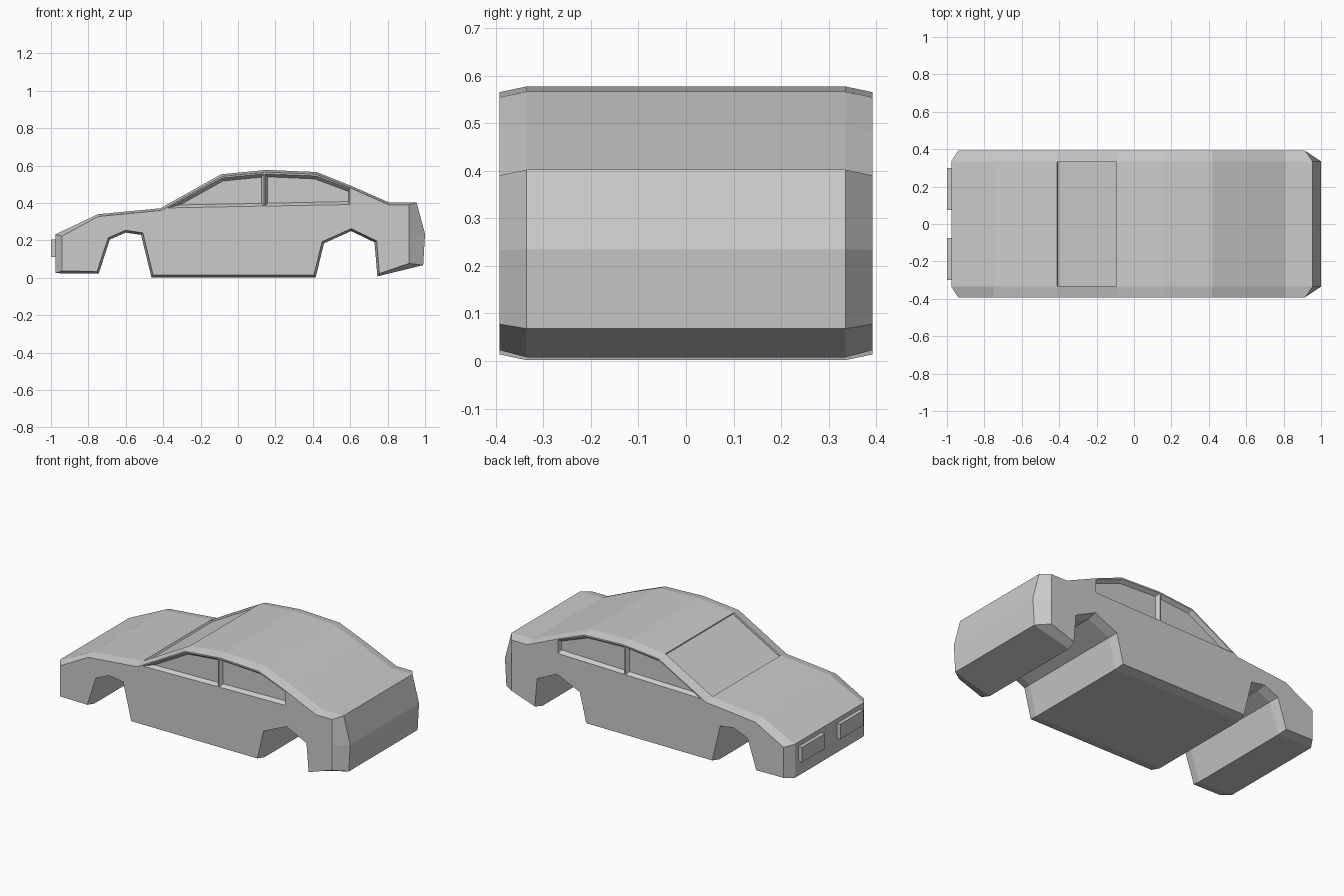
import bpy
import bmesh
from mathutils import Vector

default = bpy.data.objects.get("Cube")
if default:
    bpy.data.objects.remove(default, do_unlink=True)

HALF_FLAT = 0.335   # half width of the full profile
HALF_WIDTH = 0.392  # half width at the side faces
BEVEL = 0.012

grey = bpy.data.materials.new("body_grey")
grey.use_nodes = True
grey.diffuse_color = (0.6, 0.6, 0.6, 1)
grey.node_tree.nodes["Principled BSDF"].inputs["Base Color"].default_value = (0.6, 0.6, 0.6, 1)


def make_object(name, bm):
    bmesh.ops.recalc_face_normals(bm, faces=bm.faces[:])
    mesh = bpy.data.meshes.new(name)
    bm.to_mesh(mesh)
    bm.free()
    obj = bpy.data.objects.new(name, mesh)
    bpy.context.collection.objects.link(obj)
    mesh.materials.append(grey)
    return obj


def loft(rings):
    """Closed solid through a list of (y, [(x, z), ...]) sections."""
    bm = bmesh.new()
    loops = [[bm.verts.new((x, y, z)) for x, z in pts] for y, pts in rings]
    for a, b in zip(loops, loops[1:]):
        for i in range(len(a)):
            j = (i + 1) % len(a)
            bm.faces.new((a[i], a[j], b[j], b[i]))
    bm.faces.new(loops[0])
    bm.faces.new(loops[-1])
    return bm


def inset_profile(points, distance):
    """Shrink a clockwise outline by a mitred offset."""
    pts = [Vector(p) for p in points]
    result = []
    for i, p in enumerate(pts):
        d1 = (p - pts[i - 1]).normalized()
        d2 = (pts[(i + 1) % len(pts)] - p).normalized()
        n1, n2 = Vector((d1.y, -d1.x)), Vector((d2.y, -d2.x))
        result.append(p + (n1 + n2) * distance / (1 + n1.dot(n2)))
    return result


# Side outline: nose, bonnet, roof, tail, then the underside with wheel arches
profile = [
    (-0.977, 0.025), (-0.977, 0.232), (-0.75, 0.34), (-0.415, 0.372),
    (-0.09, 0.554), (0.152, 0.577), (0.42, 0.566), (0.6, 0.494),
    (0.81, 0.402), (0.955, 0.402), (1.0, 0.235), (0.99, 0.068),
    (0.745, 0.008), (0.73, 0.19), (0.605, 0.25), (0.46, 0.185),
    (0.415, 0.002), (-0.463, 0.002), (-0.518, 0.23), (-0.6, 0.242),
    (-0.685, 0.205), (-0.745, 0.022),
]
# The corners at nose and tail are cut back further than the other edges
side = [(min(max(p.x, -0.94), 0.915), p.y) for p in inset_profile(profile, BEVEL)]

bm = loft([(-HALF_WIDTH, side), (-HALF_FLAT, profile),
           (HALF_FLAT, profile), (HALF_WIDTH, side)])
bmesh.ops.recalc_face_normals(bm, faces=bm.faces[:])

# Recessed windscreen
screen = [f for f in bm.faces
          if abs(f.calc_center_median().y) < 0.01
          and -0.3 < f.calc_center_median().x < -0.2 and f.normal.z > 0.5]
bmesh.ops.inset_region(bm, faces=screen, thickness=0.005, depth=0)
bmesh.ops.inset_region(bm, faces=screen, thickness=0.0005, depth=-0.012)
body = make_object("car_body", bm)

# Side windows: opening outline and the smaller pane behind it
windows = {
    "front_window": (
        [(-0.375, 0.374), (-0.086, 0.534), (0.138, 0.556), (0.138, 0.384)],
        [(-0.31, 0.39), (-0.08, 0.518), (0.126, 0.538), (0.126, 0.398)]),
    "rear_window": (
        [(0.145, 0.384), (0.145, 0.556), (0.418, 0.545), (0.598, 0.476), (0.598, 0.392)],
        [(0.158, 0.399), (0.158, 0.54), (0.41, 0.529), (0.59, 0.462), (0.59, 0.408)]),
}
for name, (opening, pane) in windows.items():
    for s in (-1, 1):
        cutter = make_object(name + "_cutter", loft([
            (s * (HALF_WIDTH - 0.022), pane),
            (s * HALF_WIDTH, opening),
            (s * (HALF_WIDTH + 0.03), opening)]))
        cutter.hide_render = True
        mod = body.modifiers.new(name, 'BOOLEAN')
        mod.operation = 'DIFFERENCE'
        mod.solver = 'EXACT'
        mod.object = cutter
        bpy.context.view_layer.objects.active = body
        bpy.ops.object.modifier_apply(modifier=mod.name)
        bpy.data.objects.remove(cutter, do_unlink=True)

# Headlights standing proud of the nose
lamp = [(-1.0, 0.112), (-1.0, 0.205), (-0.96, 0.205), (-0.96, 0.112)]
for label, s in (("left", -1), ("right", 1)):
    make_object(label + "_headlight", loft([(s * 0.075, lamp), (s * 0.3, lamp)]))
